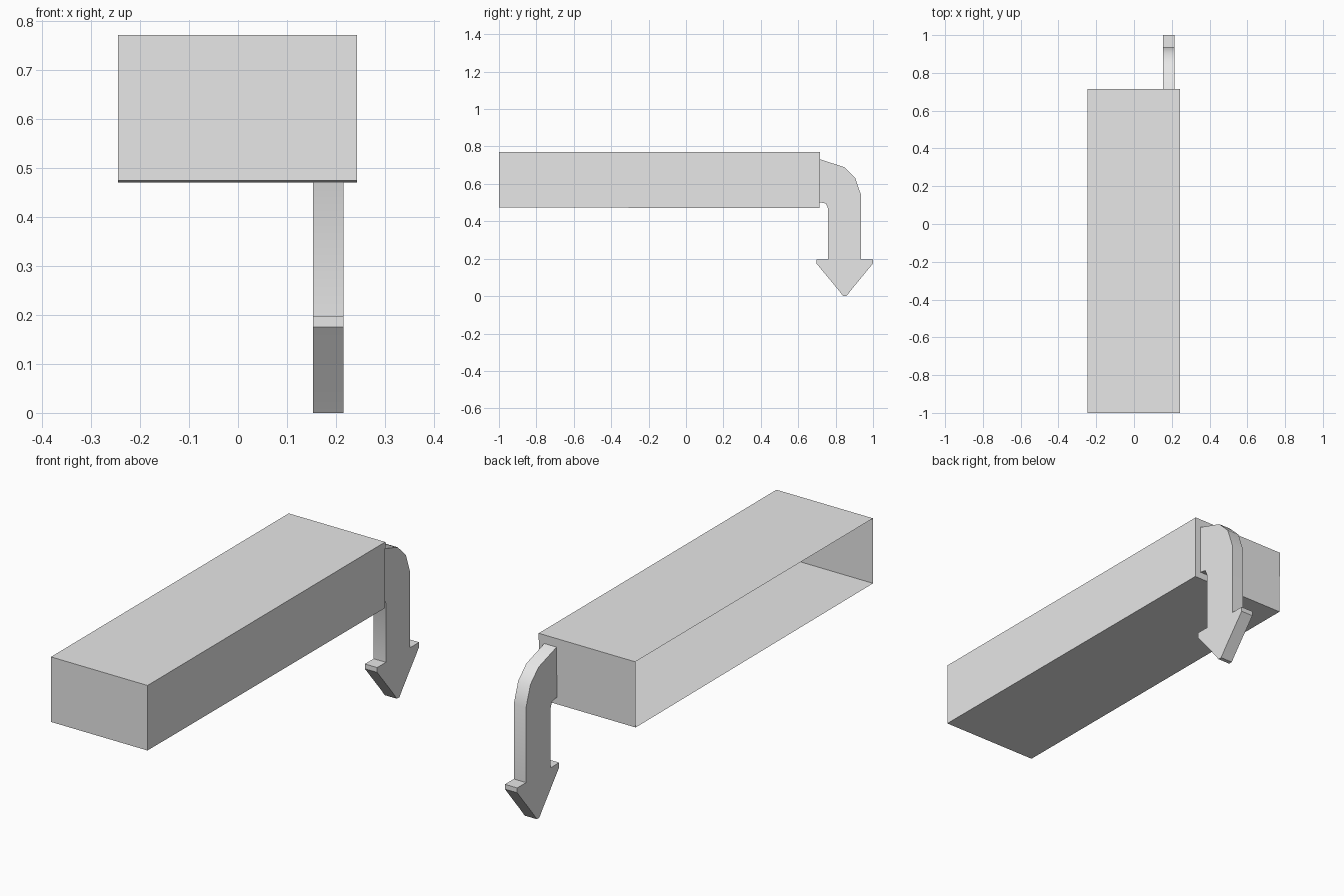
import bpy
import bmesh
from math import radians

cube = bpy.data.objects.get("Cube")
if cube:
    bpy.data.objects.remove(cube, do_unlink=True)

# Single plain grey
grey = bpy.data.materials.new("light_grey")
grey.use_nodes = True
colour = (0.8, 0.8, 0.8, 1)
grey.diffuse_color = colour
grey.node_tree.nodes["Principled BSDF"].inputs["Base Color"].default_value = colour


def extrude_profile(name, profile, x0, x1, open_start=False):
    """Sweep a closed (y, z) outline from x0 to x1, capping the ends."""
    bm = bmesh.new()
    start = bm.faces.new([bm.verts.new((x0, y, z)) for y, z in profile])
    geom = bmesh.ops.extrude_face_region(bm, geom=[start], use_keep_orig=True)["geom"]
    moved = [v for v in geom if isinstance(v, bmesh.types.BMVert)]
    bmesh.ops.translate(bm, verts=moved, vec=(x1 - x0, 0, 0))
    bmesh.ops.recalc_face_normals(bm, faces=bm.faces)
    if open_start:
        bmesh.ops.delete(bm, geom=[start], context='FACES_ONLY')
    mesh = bpy.data.meshes.new(name)
    bm.to_mesh(mesh)
    bm.free()
    mesh.materials.append(grey)
    obj = bpy.data.objects.new(name, mesh)
    bpy.context.collection.objects.link(obj)
    return obj


# Long hollow box, open on its -x side, with a very slightly sloping floor
box_outline = [(-1, 0.474), (0.713, 0.47), (0.716, 0.771), (-1, 0.771)]
extrude_profile("box_shell", box_outline, -0.245, 0.243, open_start=True)

# Curved arrow hanging from the back of the box
arrow_outline = [
    (0.714, 0.732), (0.845, 0.69), (0.904, 0.633), (0.936, 0.54),  # outer bend
    (0.936, 0.197), (1, 0.197), (1, 0.175),                        # back barb
    (0.885, 0.035), (0.858, 0), (0.84, 0), (0.813, 0.035),         # tip
    (0.697, 0.175), (0.697, 0.197), (0.76, 0.197),                 # front barb
    (0.76, 0.467), (0.748, 0.495), (0.714, 0.502),                 # inner bend
]
arrow = extrude_profile("bent_arrow", arrow_outline, 0.153, 0.215)

# Soft shading round the bend, crisp corners elsewhere
bpy.ops.object.select_all(action='DESELECT')
arrow.select_set(True)
bpy.context.view_layer.objects.active = arrow
bpy.ops.object.shade_smooth_by_angle(angle=radians(30))
